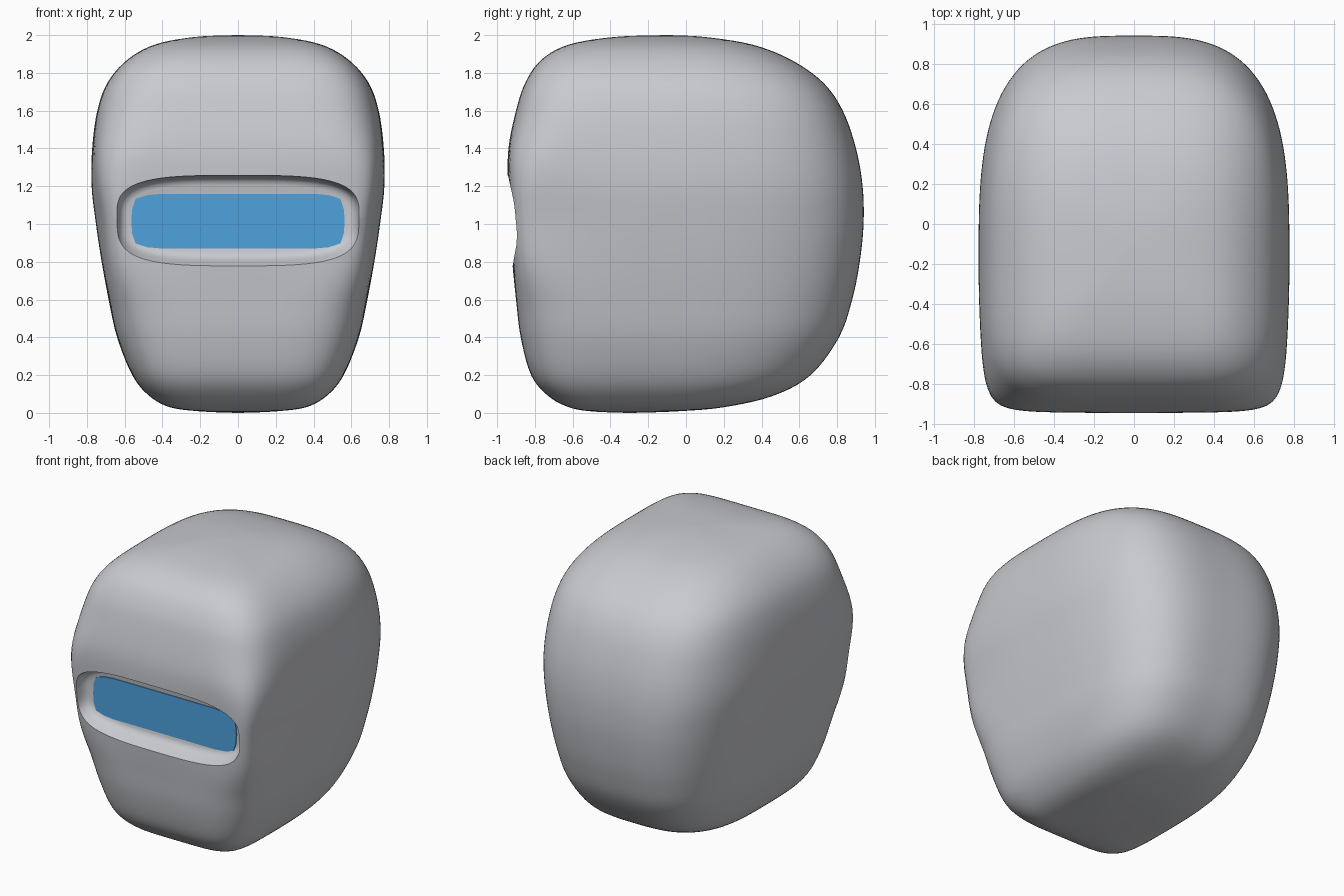
import bpy, bmesh, math

if "Cube" in bpy.data.objects:
    bpy.data.objects.remove(bpy.data.objects["Cube"])

def material(name, rgb):
    m = bpy.data.materials.new(name)
    m.diffuse_color = (*rgb, 1)
    m.use_nodes = True
    m.node_tree.nodes["Principled BSDF"].inputs["Base Color"].default_value = m.diffuse_color
    return m

GREY = material("shell_grey", (0.58, 0.59, 0.625))
BLUE = material("visor_blue", (0.075, 0.36, 0.72))

def loft(name, rings, mat):
    """Skin a list of equal-length rings and close both ends."""
    bm = bmesh.new()
    loops = [[bm.verts.new(p) for p in r] for r in rings]
    n = len(loops[0])
    for a, b in zip(loops, loops[1:]):
        for i in range(n):
            j = (i + 1) % n
            bm.faces.new((a[i], a[j], b[j], b[i]))
    bm.faces.new(loops[0][::-1])
    bm.faces.new(loops[-1])
    bmesh.ops.recalc_face_normals(bm, faces=bm.faces)
    me = bpy.data.meshes.new(name)
    bm.to_mesh(me)
    bm.free()
    me.materials.append(mat)
    ob = bpy.data.objects.new(name, me)
    bpy.context.collection.objects.link(ob)
    return ob

def rounded(phi, n):
    """Point on a unit superellipse in direction phi."""
    c, s = math.cos(phi), math.sin(phi)
    r = (abs(c) ** n + abs(s) ** n) ** (-1 / n)
    return c * r, s * r

def spline(p0, p1, p2, p3, t):
    return [0.5 * (2 * b + (c - a) * t + (2 * a - 5 * b + 4 * c - d) * t * t
                   + (3 * b - a - 3 * c + d) * t ** 3)
            for a, b, c, d in zip(p0, p1, p2, p3)]

# Shell: height, half width, front y, back y
rows = [(0, .01, -.31, -.29), (.008, .2, -.5, -.05), (.03, .36, -.62, .2),
        (.09, .47, -.73, .46), (.2, .56, -.82, .66), (.4, .64, -.875, .81),
        (.6, .685, -.90, .88), (.8, .722, -.92, .92), (1.0, .752, -.935, .94),
        (1.2, .775, -.943, .935), (1.4, .772, -.94, .90), (1.6, .745, -.90, .83),
        (1.75, .69, -.85, .725), (1.87, .585, -.765, .555), (1.95, .44, -.62, .35),
        (1.99, .23, -.38, .1), (2.0, .01, -.11, -.09)]
STEPS, SEG = 5, 192

def shell_ring(z, w, yf, yb):
    mid = yf + 0.4 * (yb - yf)
    peak = math.exp(-((z - 1.03) / 0.3) ** 2)   # squarer front beside the visor
    pts = []
    for i in range(SEG):
        phi = 2 * math.pi * i / SEG
        front = math.sin(phi) < 0
        x, y = rounded(phi, 5 + 11 * peak if front else 3.2)
        yy = mid + y * ((mid - yf) if front else (yb - mid))
        if front:
            yy += 0.025 * peak * x * x * abs(y)
            x *= 1 - (0.03 + 0.05 * peak) * y * y
        pts.append((x * w, yy, z))
    return pts

rings = []
for k in range(len(rows) - 1):
    q = [rows[max(0, min(len(rows) - 1, k + d))] for d in (-1, 0, 1, 2)]
    for s in range(STEPS):
        rings.append(shell_ring(*spline(*q, s / STEPS)))
rings.append(shell_ring(*rows[-1]))
shell = loft("helmet_shell", rings, GREY)

# Visor recess cutter: y, half width, bottom z, top z
cuts = [(-1.1, .67, .74, 1.262), (-.93, .65, .772, 1.257), (-.905, .642, .785, 1.252),
        (-.87, .632, .802, 1.247), (-.845, .622, .815, 1.242), (-.828, .605, .832, 1.228),
        (-.82, .585, .852, 1.205)]
cut_rings = []
for y, hx, lo, hi in cuts:
    prof = [rounded(2 * math.pi * i / 96, 3.5) for i in range(96)]
    cut_rings.append([(hx * a, y, (lo + hi) / 2 + b * (hi - lo) / 2) for a, b in prof])
cutter = loft("visor_cutter", cut_rings, GREY)
cutter.hide_render = True

mod = shell.modifiers.new("recess", 'BOOLEAN')
mod.operation = 'DIFFERENCE'
mod.solver = 'EXACT'
mod.object = cutter
bpy.context.view_layer.objects.active = shell
shell.select_set(True)
bpy.ops.object.modifier_apply(modifier=mod.name)
bpy.data.objects.remove(cutter)
bpy.ops.object.shade_smooth_by_angle(angle=math.radians(40))

# Blue visor pane lying on the recess floor
quarter = [(.565, 0), (.56, .065), (.542, .118), (.48, .138), (.40, .145)]
half = [(x, -z) for x, z in quarter[:0:-1]] + quarter
outline = half + [(-x, z) for x, z in half[::-1]]
loft("visor_pane", [[(x, y, 1.015 + z) for x, z in outline] for y in (-.826, -.819)], BLUE)
